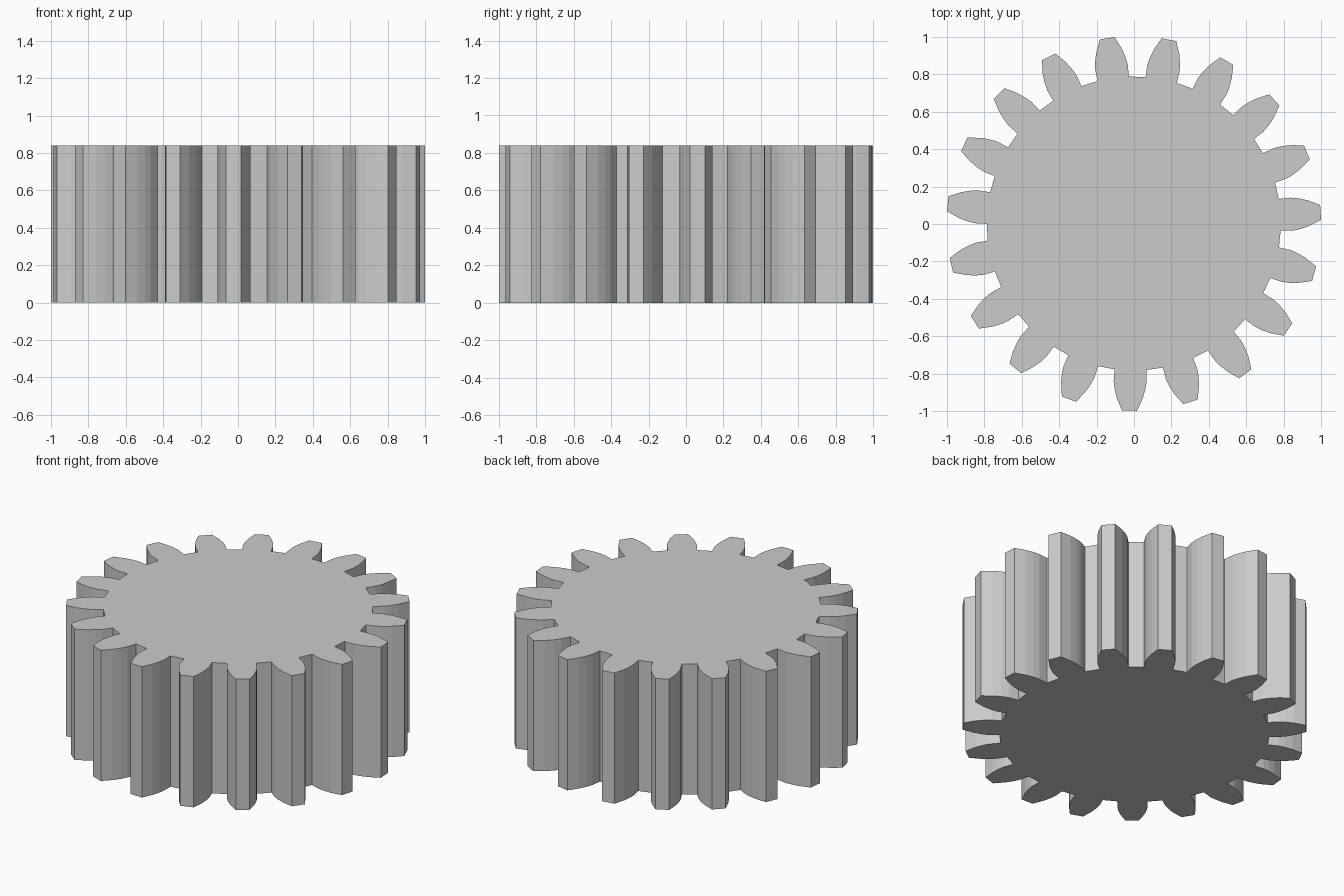
import bpy, bmesh
from math import radians, sin, cos

if "Cube" in bpy.data.objects:
    bpy.data.objects.remove(bpy.data.objects["Cube"])

TEETH = 19
PHASE = 3.4          # angle of the first tooth in degrees
HEIGHT = 0.84

# Half tooth profile, root to tip: radius and half angle in degrees
flank = [(0.786, 6.2), (0.85, 5.95), (0.89, 5.3), (0.938, 4.2), (1.0013, 2.3)]
tooth = [(r, -a) for r, a in flank] + [(r, a) for r, a in reversed(flank)]

# Gear outline
outline = []
for i in range(TEETH):
    for r, a in tooth:
        t = radians(PHASE + i * 360 / TEETH + a)
        outline.append((r * cos(t), r * sin(t)))

# Centre the outline on the bounding box
cx, cy = [(min(p[k] for p in outline) + max(p[k] for p in outline)) / 2 for k in (0, 1)]

# Extrude the outline into a solid gear
bm = bmesh.new()
base = bm.faces.new([bm.verts.new((x - cx, y - cy, 0)) for x, y in outline])
result = bmesh.ops.extrude_face_region(bm, geom=[base], use_keep_orig=True)
top = [v for v in result["geom"] if isinstance(v, bmesh.types.BMVert)]
bmesh.ops.translate(bm, verts=top, vec=(0, 0, HEIGHT))
bmesh.ops.recalc_face_normals(bm, faces=bm.faces[:])

mesh = bpy.data.meshes.new("spur_gear")
bm.to_mesh(mesh)
bm.free()
bpy.context.collection.objects.link(bpy.data.objects.new("spur_gear", mesh))
